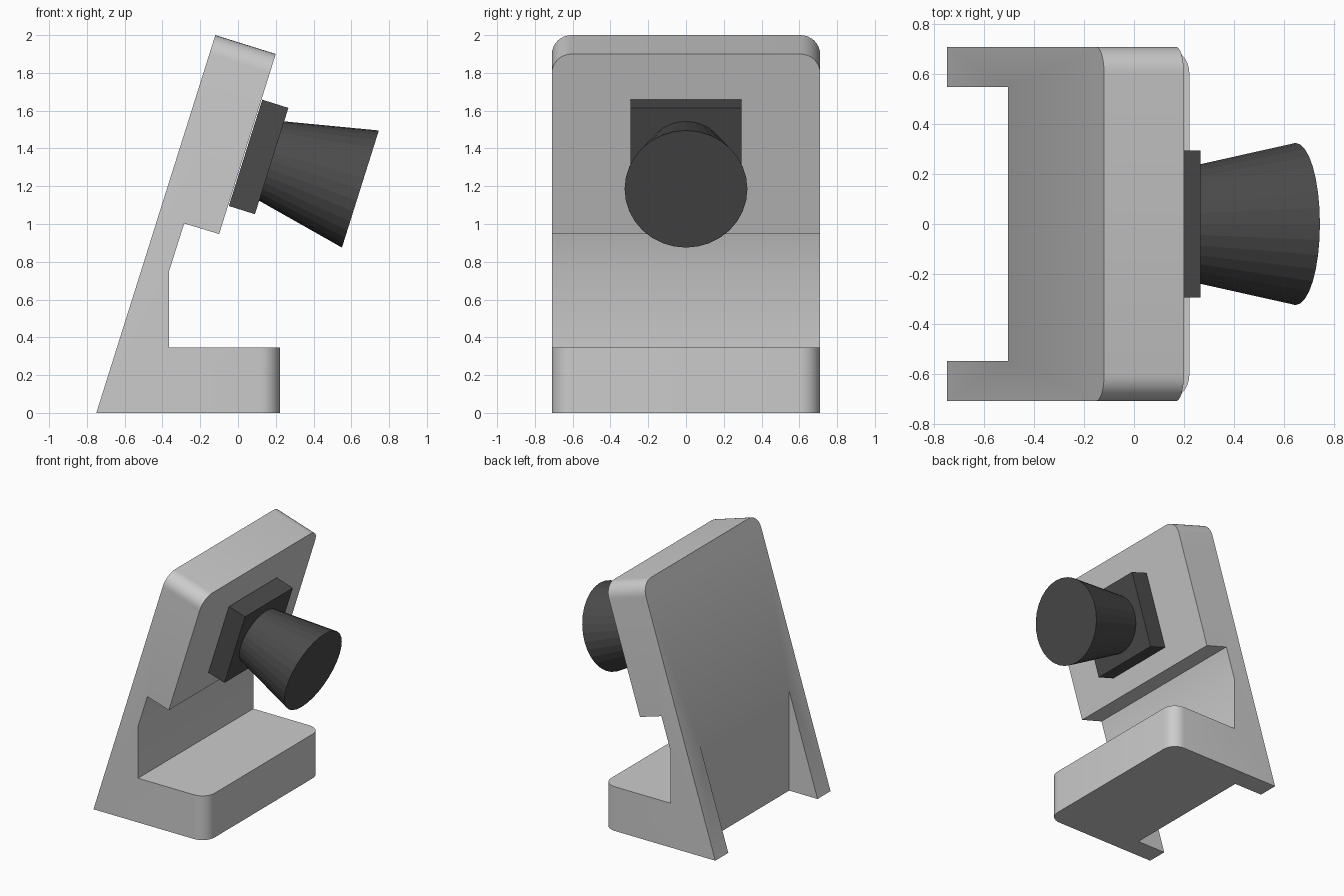
import bpy, bmesh
from math import atan, pi, sin, cos
from mathutils import Vector

if "Cube" in bpy.data.objects:
    bpy.data.objects.remove(bpy.data.objects["Cube"])

HALF_W = 0.71
RADIUS = 0.105
TILT = pi / 2 + atan(0.315)                 # local z -> panel normal
NORMAL = Vector((sin(TILT), 0, cos(TILT)))


def finish(name, bm):
    bmesh.ops.recalc_face_normals(bm, faces=bm.faces)
    mesh = bpy.data.meshes.new(name)
    bm.to_mesh(mesh)
    bm.free()
    ob = bpy.data.objects.new(name, mesh)
    bpy.context.collection.objects.link(ob)
    return ob


# Stand: side profile extruded across the width
profile = [(-0.75, 0), (0.222, 0), (0.222, 0.345), (-0.365, 0.345), (-0.365, 0.75),
           (-0.285, 1.003), (-0.10, 0.947), (0.20, 1.90), (-0.12, 2.0)]
bm = bmesh.new()
face = bm.faces.new([bm.verts.new((x, -HALF_W, z)) for x, z in profile])
side = bmesh.ops.extrude_face_region(bm, geom=[face])
bmesh.ops.translate(bm, vec=(0, 2 * HALF_W, 0),
                    verts=[v for v in side["geom"] if isinstance(v, bmesh.types.BMVert)])

# Rounded corners: top of the panel and front of the foot
def rounded(e):
    a, b = (v.co for v in e.verts)
    same_side = abs(a.y - b.y) < 1e-4
    return same_side and (min(a.z, b.z) > 1.85 and max(a.z, b.z) > 1.95
                          or min(a.x, b.x) > 0.22)

edges = [e for e in bm.edges if rounded(e)]
edges = [e for e in edges if max(v.co.z for v in e.verts) < 0.5
         or min(v.co.z for v in e.verts) > 1.85]
bmesh.ops.bevel(bm, geom=edges, offset=RADIUS, segments=8, profile=0.5, affect='EDGES')
stand = finish("stand", bm)

# Notch between the two rear legs
bpy.ops.mesh.primitive_cube_add(size=1, location=(-0.905, 0, 0.45))
cutter = bpy.context.object
cutter.name = "notch_cutter"
cutter.scale = (0.8, 1.10, 1.2)
cutter.hide_render = True
mod = stand.modifiers.new("notch", 'BOOLEAN')
mod.operation = 'DIFFERENCE'
mod.solver = 'EXACT'
mod.object = cutter
bpy.ops.object.select_all(action='DESELECT')
stand.select_set(True)
bpy.context.view_layer.objects.active = stand
bpy.ops.object.modifier_apply(modifier=mod.name)
bpy.data.objects.remove(cutter)
bpy.ops.object.shade_smooth_by_angle(angle=0.5)

# Dark horn parts
dark = bpy.data.materials.new("dark")
dark.diffuse_color = (0.07, 0.07, 0.07, 1)
dark.use_nodes = True
dark.node_tree.nodes["Principled BSDF"].inputs["Base Color"].default_value = dark.diffuse_color

# Square mounting plate on the panel
plate_centre = Vector((0.109, 0, 1.355))
bpy.ops.mesh.primitive_cube_add(size=1, location=plate_centre, rotation=(0, TILT, 0))
plate = bpy.context.object
plate.name = "mounting_plate"
plate.scale = (0.59, 0.59, 0.145)
plate.data.materials.append(dark)

# Flared cone
LENGTH = 0.493
bpy.ops.mesh.primitive_cone_add(vertices=32, radius1=0.22, radius2=0.325, depth=LENGTH,
                                location=plate_centre + NORMAL * (0.072 + LENGTH / 2),
                                rotation=(0, TILT, 0))
cone = bpy.context.object
cone.name = "flared_cone"
cone.data.materials.append(dark)
